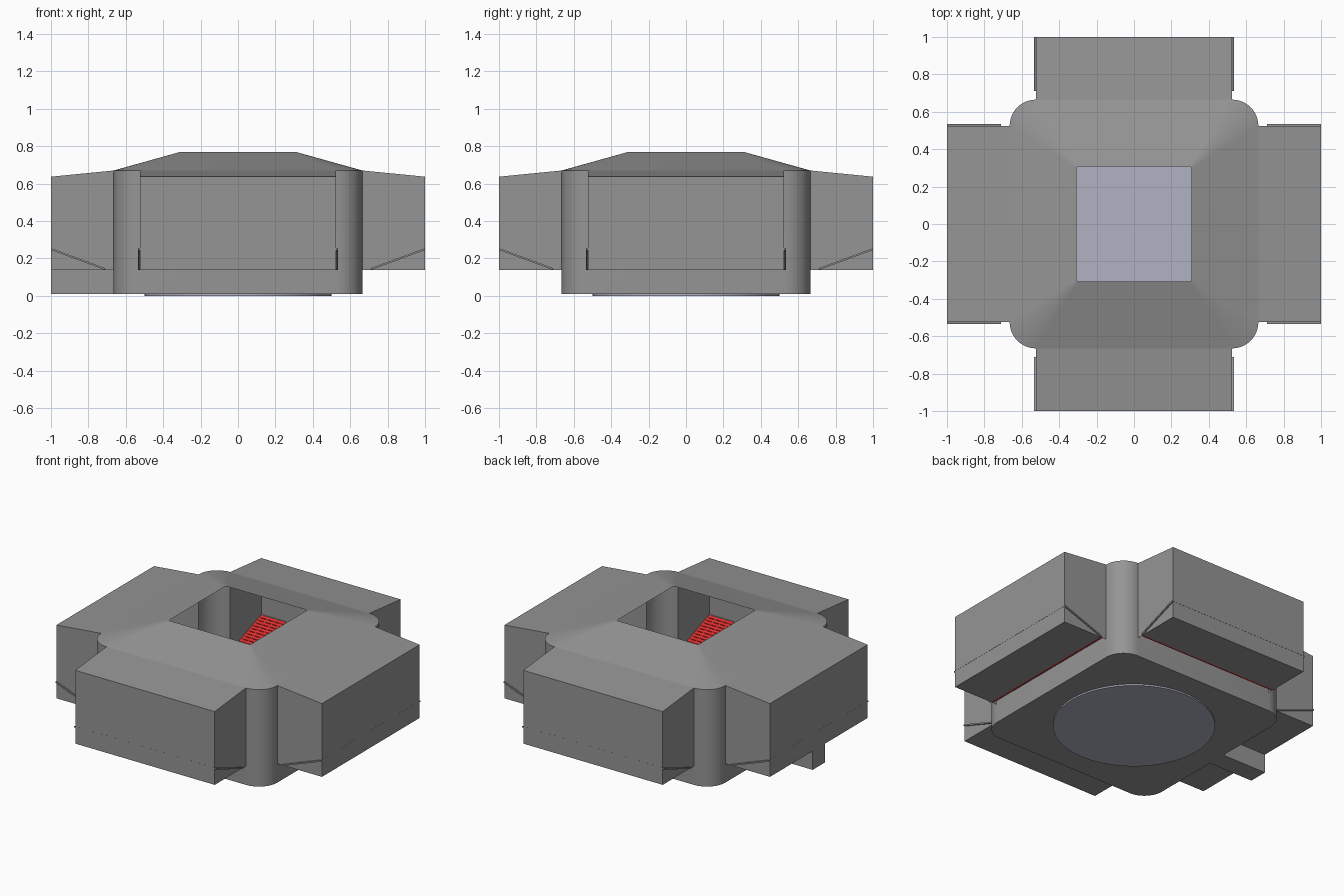
import bpy, bmesh, math
from mathutils import Matrix

if "Cube" in bpy.data.objects:
    bpy.data.objects.remove(bpy.data.objects["Cube"])

H, R, W = 0.665, 0.14, 0.525     # body half size, corner radius, wing half width
ARC = 12
BASE, SILL, UNDER, EAVE = 0.01, 0.165, 0.138, 0.67


def material(name, rgb):
    m = bpy.data.materials.new(name)
    m.diffuse_color = (*rgb, 1)
    m.use_nodes = True
    m.node_tree.nodes["Principled BSDF"].inputs["Base Color"].default_value = m.diffuse_color
    return m


def finish(bm, name, mat, smooth=False, turn=0):
    bmesh.ops.rotate(bm, verts=bm.verts, matrix=Matrix.Rotation(turn, 3, 'Z'))
    me = bpy.data.meshes.new(name)
    bm.to_mesh(me)
    bm.free()
    ob = bpy.data.objects.new(name, me)
    bpy.context.collection.objects.link(ob)
    me.materials.append(mat)
    if smooth:
        bpy.ops.object.select_all(action='DESELECT')
        ob.select_set(True)
        bpy.context.view_layer.objects.active = ob
        bpy.ops.object.shade_smooth_by_angle(angle=math.radians(35))
    return ob


def ring(bm, half, r, z):
    # rounded square, counter-clockwise
    out = []
    for q in range(4):
        sx, sy = [(1, 1), (-1, 1), (-1, -1), (1, -1)][q]
        for i in range(ARC + 1):
            a = (q + i / ARC) * math.pi / 2
            out.append(bm.verts.new((sx * (half - r) + r * math.cos(a),
                                     sy * (half - r) + r * math.sin(a), z)))
    return out


def bridge(bm, lo, hi, corners_only=False):
    n = len(lo)
    for i in range(n):
        if corners_only and i % (ARC + 1) == ARC:
            continue
        j = (i + 1) % n
        bm.faces.new((lo[i], lo[j], hi[j], hi[i]))


def box(bm, x0, x1, y0, y1, z0, z1):
    vs = bmesh.ops.create_cube(bm, size=1)['verts']
    for v in vs:
        v.co = (x1 if v.co.x > 0 else x0, y1 if v.co.y > 0 else y0, z1 if v.co.z > 0 else z0)


grey = material("body_grey", (0.30, 0.30, 0.30))
red = material("screen_red", (0.75, 0.03, 0.03))
pale = material("disc_pale", (0.44, 0.45, 0.54))

# Hollow body: low walls all round, corner columns above, hipped roof with a square opening
bm = bmesh.new()
bottom, mid, top = (ring(bm, H, R, z) for z in (BASE, SILL, EAVE))
rim = ring(bm, 0.307, 0.01, 0.77)
bridge(bm, bottom, mid)
bridge(bm, mid, top, corners_only=True)
bridge(bm, top, rim)
bm.faces.new(bottom[::-1])
finish(bm, "body_shell", grey, smooth=True)

# Round disc set in the floor
bm = bmesh.new()
bmesh.ops.create_cone(bm, cap_ends=True, segments=64, radius1=0.5, radius2=0.5, depth=0.012,
                      matrix=Matrix.Translation((0, 0, 0.006)))
finish(bm, "floor_disc", pale, smooth=True)

# Four wings, open to the body, each with a sloping screen
Y0, Y1, RISE, T = 0.71, 1.0, 0.107, 0.010
BARS, RIBS = 12, 21


def tilt(bm):
    # slope a flat screen up towards the wing's outer end
    for v in bm.verts:
        v.co.z += UNDER + max(v.co.y - Y0, 0) / (Y1 - Y0) * RISE


for k, side in enumerate(("back", "left", "front", "right")):
    turn = k * math.pi / 2

    # wing housing, with a slot left open beside the body underneath
    bm = bmesh.new()
    profile = [(H, UNDER), (H, EAVE), (1.0, 0.637), (1.0, UNDER), (Y0, UNDER)]
    a = [bm.verts.new((-W, y, z)) for y, z in profile]
    b = [bm.verts.new((W, y, z)) for y, z in profile]
    for i in range(1, 4):
        bm.faces.new((a[i], a[i + 1], b[i + 1], b[i]))
    bm.faces.new(a)
    bm.faces.new(b[::-1])
    bmesh.ops.recalc_face_normals(bm, faces=bm.faces)
    finish(bm, side + "_wing", grey, turn=turn)

    # red lattice of cross bars and ribs, with a lip reaching into the slot
    bm = bmesh.new()
    pitch, e = (Y1 - Y0) / BARS, W - 0.002
    for i in range(BARS):
        y = Y0 + i * pitch
        box(bm, -e, e, y, y + pitch * 0.75, 0.002, T)
    for i in range(RIBS):
        x = -e + 0.008 + i * (2 * e - 0.016) / (RIBS - 1)
        box(bm, x - 0.008, x + 0.008, Y0, Y1 - 0.002, 0.003, T - 0.001)
    box(bm, -e, e, Y0 - 0.014, Y0, 0.001, T)
    tilt(bm)
    finish(bm, side + "_screen", red, turn=turn)

    # grey frame edges showing outside the wing
    bm = bmesh.new()
    for s in (-1, 1):
        x0, x1 = sorted((s * W, s * (W + 0.009)))
        box(bm, x0, x1, Y0, Y1, 0, T)
    box(bm, -W, W, Y1 - 0.003, Y1 + 0.0008, T - 0.004, T)
    tilt(bm)
    finish(bm, side + "_screen_frame", grey, turn=turn)

# Small duct under the left wing
bm = bmesh.new()
box(bm, -1.0, -H, -0.065, 0.065, BASE, UNDER)
finish(bm, "left_duct", grey)
